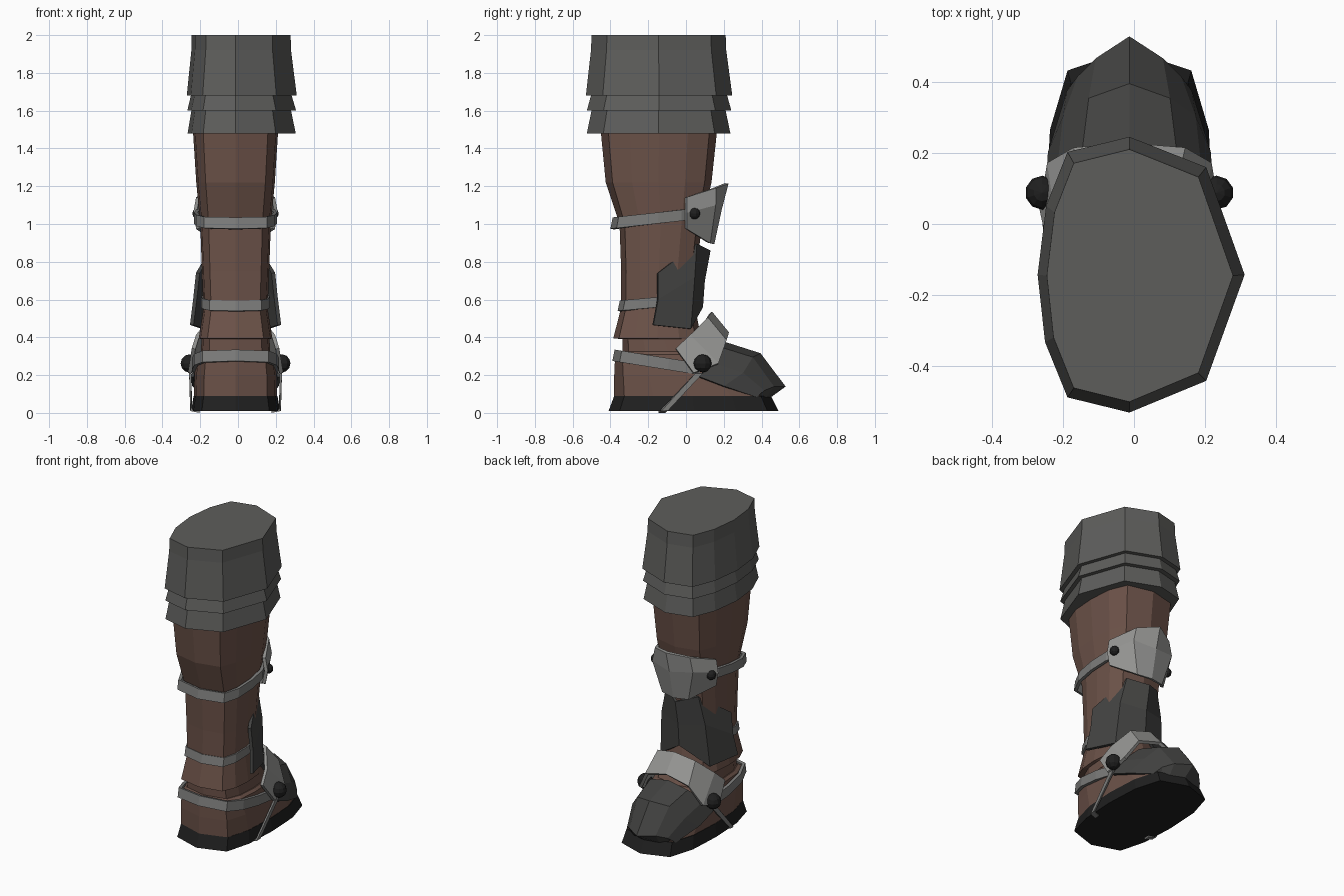
import bpy, bmesh

if "Cube" in bpy.data.objects:
    bpy.data.objects.remove(bpy.data.objects["Cube"])

CX = -0.013  # centre line of the boot

def material(name, rgb):
    m = bpy.data.materials.new(name)
    m.diffuse_color = (*rgb, 1)
    m.use_nodes = True
    m.node_tree.nodes["Principled BSDF"].inputs["Base Color"].default_value = m.diffuse_color
    return m

LEATHER = material("leather", (0.15, 0.085, 0.066))
BLACK = material("black rubber", (0.014, 0.014, 0.014))
DARK = material("dark steel", (0.055, 0.055, 0.053))
CLOTH = material("grey cuff", (0.11, 0.11, 0.105))
STEEL = material("steel", (0.3, 0.3, 0.29))
BAND = material("strap", (0.2, 0.2, 0.195))

def make(name, bm, mat):
    bmesh.ops.recalc_face_normals(bm, faces=bm.faces)
    me = bpy.data.meshes.new(name)
    bm.to_mesh(me)
    bm.free()
    me.materials.append(mat)
    ob = bpy.data.objects.new(name, me)
    ob.location.x = CX
    bpy.context.collection.objects.link(ob)
    return ob

def mirror(ob):
    m = ob.modifiers.new("mirror", 'MIRROR')
    m.merge_threshold = 0.001

def thicken(ob, t, offset=0):
    s = ob.modifiers.new("thickness", 'SOLIDIFY')
    s.thickness, s.offset = t, offset

# Unit outline shared by leg, foot, sole and straps
HALF = [(0, -1), (.76, -.87), (.95, -.5), (1, 0), (.95, .5), (.74, .87), (0, 1)]
OUTLINE = HALF + [(-x, y) for x, y in HALF[-2:0:-1]]
# The cuff bulges to one side
CUFF = [(0, -1), (.72, -.77), (1.08, 0), (.72, .78), (0, 1), (-.58, .89),
        (-.78, .5), (-.86, 0), (-.79, -.49), (-.58, -.89)]

def loft(name, rings, mat, outline=OUTLINE, caps=True, tilt=0):
    """Rings are (z, back y, front y, half width); tilt lifts z with y."""
    bm = bmesh.new()
    loops = []
    for z, y0, y1, w in rings:
        c, h = (y0 + y1) / 2, (y1 - y0) / 2
        loops.append([bm.verts.new((x * w, c + y * h, z + tilt * (y + 1) * h))
                      for x, y in outline])
    n = len(outline)
    for a, b in zip(loops, loops[1:]):
        for i in range(n):
            bm.faces.new((a[i], a[(i + 1) % n], b[(i + 1) % n], b[i]))
    if caps:
        bm.faces.new(loops[0])
        bm.faces.new(loops[-1])
    return make(name, bm, mat)

def plate(name, rows, mat, t=0.02):
    """Curved armour plate from half rows, mirrored and thickened."""
    bm = bmesh.new()
    vs = [[bm.verts.new(p) for p in r] for r in rows]
    for a, b in zip(vs, vs[1:]):
        for i in range(len(a) - 1):
            bm.faces.new((a[i], a[i + 1], b[i + 1], b[i]))
    ob = make(name, bm, mat)
    mirror(ob)
    thicken(ob, t)

def studs(name, pos, r):
    bm = bmesh.new()
    bmesh.ops.create_uvsphere(bm, u_segments=10, v_segments=6, radius=r)
    bmesh.ops.translate(bm, verts=bm.verts, vec=pos)
    mirror(make(name, bm, BLACK))

# Sole, foot and leg
loft("sole", [(.01, -.41, .49, .235), (.09, -.38, .45, .222)], BLACK)
loft("foot", [(.09, -.38, .44, .22), (.2, -.38, .35, .218), (.31, -.375, .2, .205),
              (.325, -.34, .16, .19)], LEATHER)
loft("leg", [(.3, -.335, .16, .185), (.39, -.335, .1, .18), (.395, -.385, .08, .195),
             (.55, -.345, .05, .17), (.75, -.343, .055, .178), (1.0, -.352, .085, .187),
             (1.22, -.425, .135, .208), (1.5, -.452, .165, .226)], LEATHER)

# Stepped cuff at the top
loft("cuff", [(1.48, -.525, .235, .295), (1.6, -.5, .21, .272), (1.6, -.525, .24, .297),
              (1.68, -.503, .218, .275), (1.68, -.53, .245, .3), (1.92, -.503, .213, .272),
              (2.0, -.5, .21, .27)], CLOTH, outline=CUFF)

# Straps around the leg
for name, z, h, y0, y1, w, tilt in [
        ("knee_strap", .975, .06, -.4, .1, .225, .11),
        ("shin_strap", .54, .055, -.362, .07, .187, .09),
        ("ankle_strap", .275, .06, -.39, .2, .236, -.16)]:
    ob = loft(name, [(z, y0, y1, w - .005), (z + h, y0 + .012, y1, w - .005)], BAND,
              caps=False, tilt=tilt)
    thicken(ob, .02, -1)

# Armour plates, each row from the centre line outwards
plate("toe_cap", [
    [(0, .2, .37), (.13, .19, .34), (.2, .12, .27), (.23, .07, .19)],
    [(0, .39, .31), (.11, .35, .29), (.18, .3, .21), (.222, .2, .14)],
    [(0, .52, .14), (.09, .46, .14), (.14, .41, .12), (.17, .37, .085)],
    [(0, .44, .085), (.09, .42, .085), (.13, .39, .085), (.15, .36, .082)]], DARK, .015)
plate("ankle_plate", [
    [(0, .13, .53), (.13, .11, .5), (.2, .02, .41), (.222, -.055, .34)],
    [(0, .22, .42), (.15, .21, .38), (.222, .17, .26), (.243, .04, .21)]], STEEL)
plate("shin_guard", [
    [(0, .12, .86), (.11, .05, .895), (.2, -.15, .74)],
    [(0, .09, .7), (.15, .04, .72), (.215, -.15, .6)],
    [(0, .08, .56), (.17, .02, .445), (.232, -.175, .465)]], DARK)
plate("knee_guard", [
    [(0, .215, 1.215), (.12, .15, 1.19), (.2, .0, 1.14)],
    [(0, .18, 1.08), (.14, .15, 1.1), (.215, .0, 1.06)],
    [(0, .14, .895), (.09, .12, .9), (.2, .0, .975)]], STEEL)
plate("stirrup_strap", [
    [(.24, .09, .21), (.24, .05, .21)],
    [(.235, -.095, .015), (.235, -.13, .015)],
    [(.19, -.11, .006), (.19, -.145, .006)]], BAND, .012)

# Rivets
studs("ankle_studs", (.245, .088, .262), .048)
studs("knee_studs", (.2, .045, 1.055), .03)
